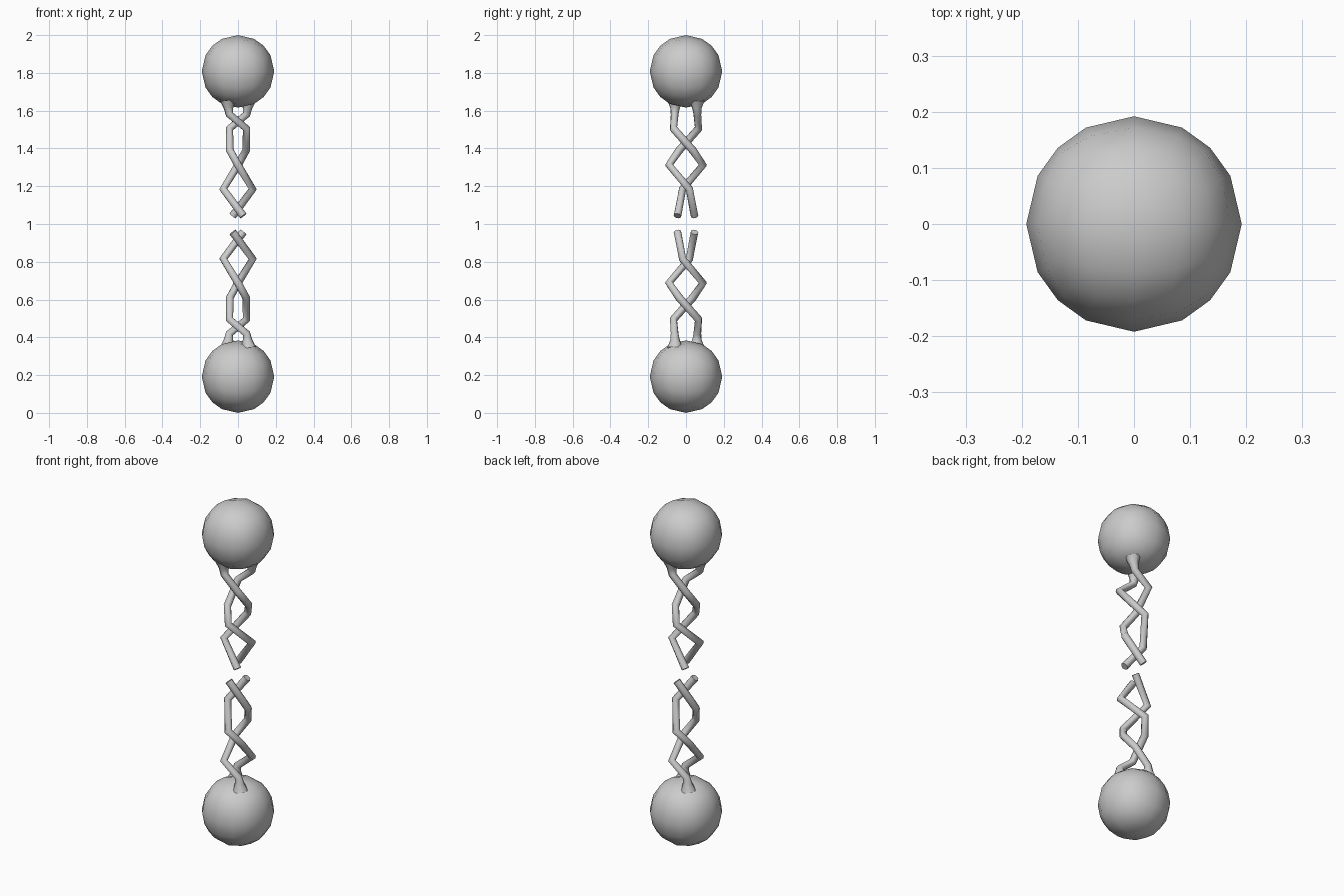
import bpy, bmesh

if "Cube" in bpy.data.objects:
    bpy.data.objects.remove(bpy.data.objects["Cube"])

R = 0.192        # ball radius
TUBE = 0.021     # strand radius

# Path of one lower strand, broken end first: x, y, z, thickness factor
PATH = [(0.028, 0.045, 0.957, 1.0), (-0.078, 0.018, 0.815, 1.0),
        (0.0, -0.09, 0.688, 1.0), (0.043, -0.036, 0.610, 1.0),
        (0.045, 0.066, 0.495, 1.0), (-0.045, 0.060, 0.420, 1.0),
        (-0.050, 0.058, 0.385, 1.25), (-0.055, 0.058, 0.345, 2.0)]


def ball(name, z):
    # Sphere made from a subdivided cube
    bm = bmesh.new()
    bmesh.ops.create_cube(bm, size=2)
    bmesh.ops.subdivide_edges(bm, edges=bm.edges[:], cuts=3, use_grid_fill=True)
    for v in bm.verts:
        v.co = v.co.normalized() * R
    for f in bm.faces:
        f.smooth = True
    me = bpy.data.meshes.new(name)
    bm.to_mesh(me)
    bm.free()
    ob = bpy.data.objects.new(name, me)
    ob.location.z = z
    bpy.context.collection.objects.link(ob)


def strand(name, side, upper):
    # Bent tube; the upper half is the lower one turned 180 degrees about x
    cu = bpy.data.curves.new(name, 'CURVE')
    cu.dimensions = '3D'
    cu.bevel_depth = TUBE
    cu.bevel_resolution = 2
    cu.use_fill_caps = True
    sp = cu.splines.new('POLY')
    sp.points.add(len(PATH) - 1)
    for p, (x, y, z, r) in zip(sp.points, PATH):
        x, y = x * side, y * side
        if upper:
            y, z = -y, 2.0 - z
        p.co = (x, y, z, 1)
        p.radius = r
    sp.use_smooth = True
    ob = bpy.data.objects.new(name, cu)
    bpy.context.collection.objects.link(ob)


# Two end balls
ball("lower_ball", R)
ball("upper_ball", 2.0 - R)

# Twisted pairs of strands, broken in the middle
for upper, half in ((False, "lower"), (True, "upper")):
    for side, letter in ((1, "a"), (-1, "b")):
        strand(f"{half}_strand_{letter}", side, upper)
